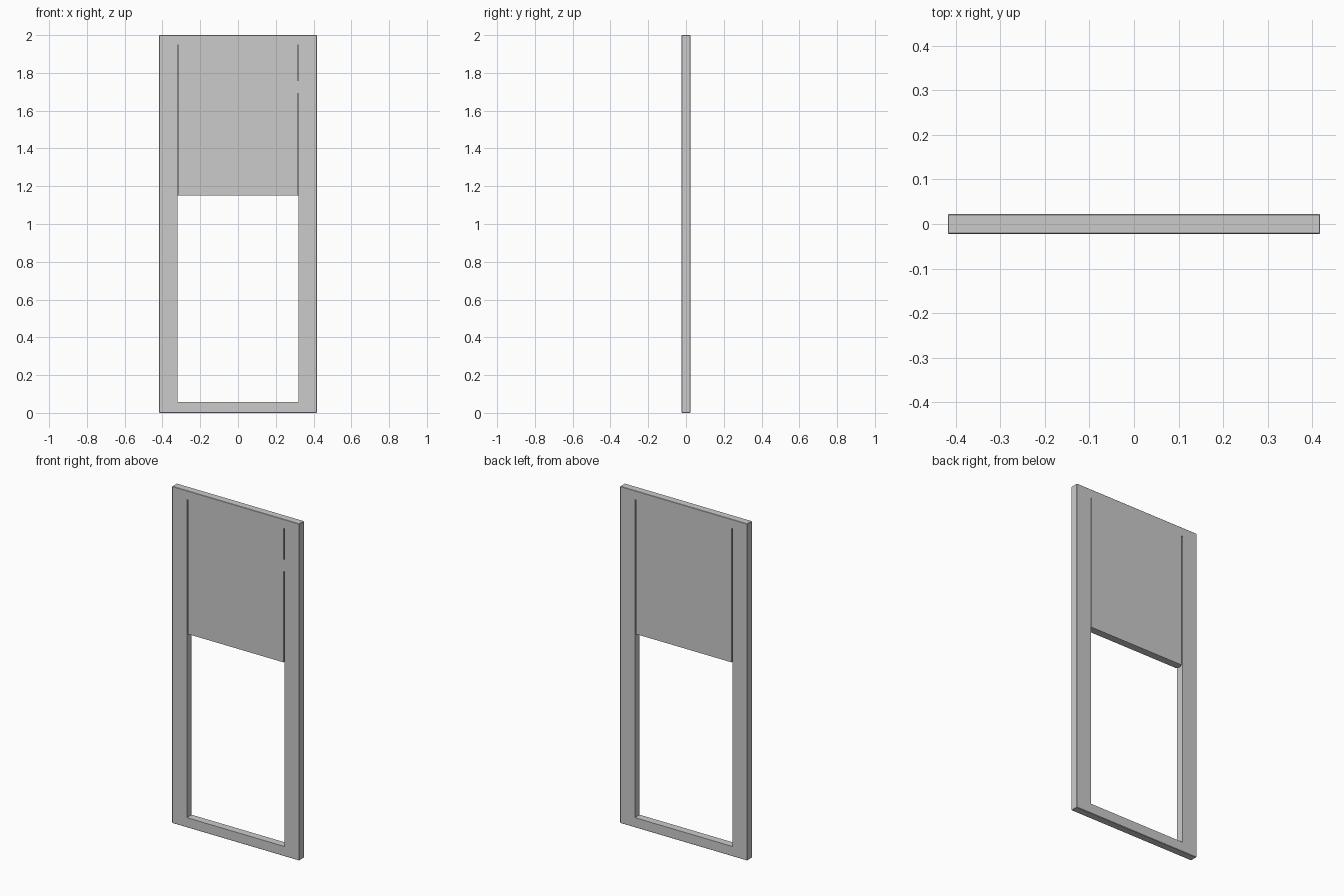
import bpy

if "Cube" in bpy.data.objects:
    bpy.data.objects.remove(bpy.data.objects["Cube"])

W, H, D = 0.836, 2.0, 0.045        # overall width, height, thickness
INNER = 0.32                       # half width of the opening
SILL, HEAD, PANEL_Z = 0.058, 1.947, 1.15
GAP = 0.006                        # reveal beside the panel


def box(name, x0, x1, z0, z1, depth):
    bpy.ops.mesh.primitive_cube_add(size=1, location=((x0 + x1) / 2, 0, (z0 + z1) / 2))
    ob = bpy.context.object
    ob.name = name
    ob.scale = (x1 - x0, depth, z1 - z0)
    bpy.ops.object.transform_apply(location=False, rotation=False, scale=True)
    return ob


# Outer frame: slab with eased edges and a rectangular opening
frame = box("door_frame", -W / 2, W / 2, 0, H, D)
bevel = frame.modifiers.new("eased_edges", 'BEVEL')
bevel.width = 0.002
bevel.segments = 1
cutter = box("opening_cutter", -INNER, INNER, SILL, HEAD, D * 3)
cutter.hide_render = True
cutter.hide_viewport = True
cut = frame.modifiers.new("opening", 'BOOLEAN')
cut.operation = 'DIFFERENCE'
cut.solver = 'EXACT'
cut.object = cutter

# Upper panel, flush with the frame
box("upper_panel", -INNER + GAP, INNER - GAP, PANEL_Z, HEAD, D)

# Recessed tongues closing the narrow grooves beside the panel
for side, label in ((-1, "left"), (1, "right")):
    a, b = sorted((side * (INNER - GAP), side * INNER))
    box(f"panel_tongue_{label}", a, b, PANEL_Z, HEAD, 0.018)

# Short flush filler in the right-hand groove on the front
filler = box("groove_filler", INNER - GAP, INNER, 1.69, 1.76, 0.0135)
filler.location.y = -D / 2 + 0.00675
